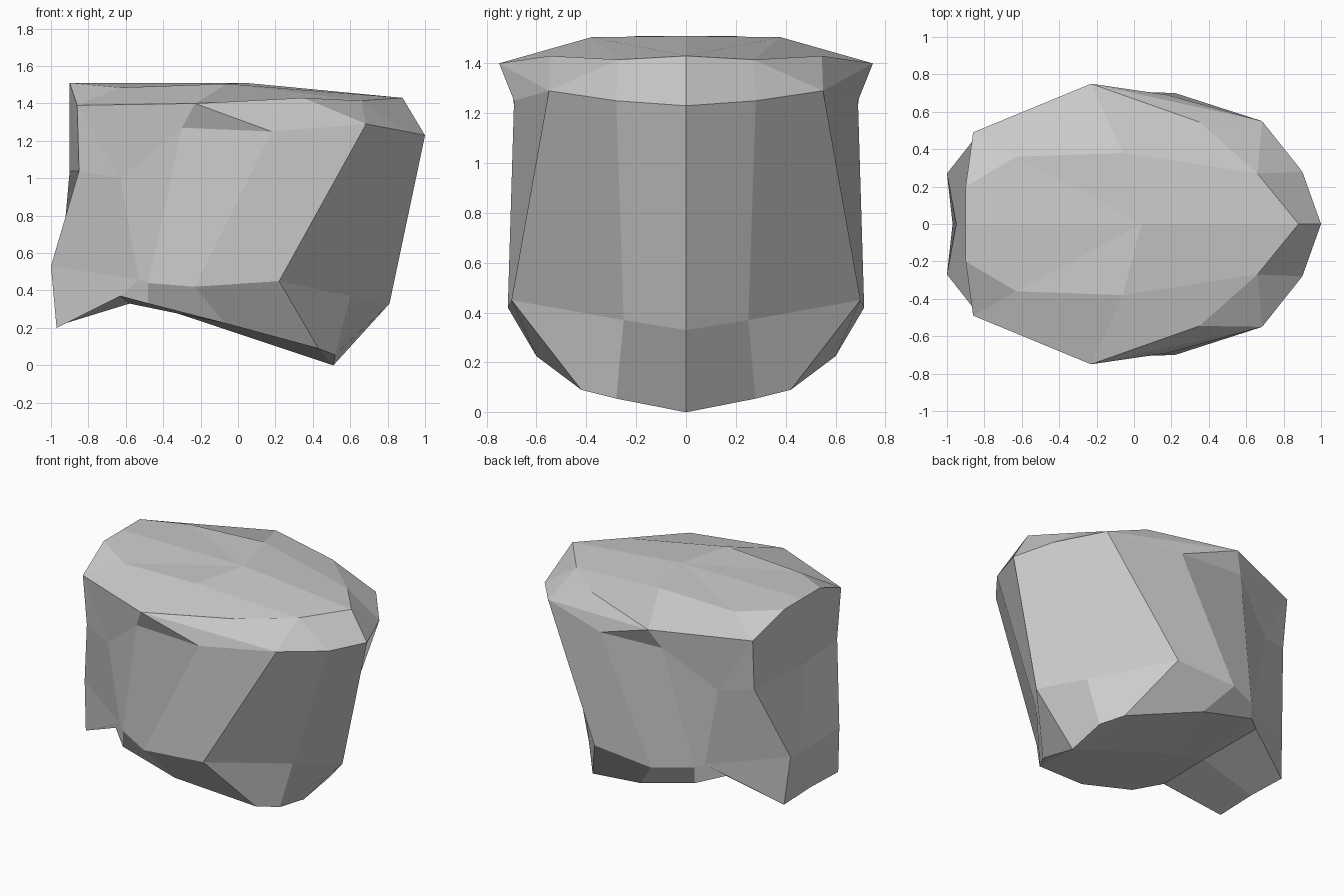
import bpy
import bmesh

if "Cube" in bpy.data.objects:
    bpy.data.objects.remove(bpy.data.objects["Cube"])

# Half-outlines of the boulder-like head block, each running from front (+x) to back (-x)
top_side = (.66, .27, 1.415)
top_back = (-.63, .36, 1.485)
rim_back = (-.86, .49, 1.39)
crown_back = (-.90, .20, 1.51)
crown_mid = (-.90, 0, 1.51)
rim_front = [(1, 0, 1.23), (.90, .28, 1.25), (.685, .55, 1.29)]
rim_side = (-.23, .75, 1.40)

# crown: centre line, then inner outline
centre_top = [(.88, 0, 1.43)] * 4 + [(.04, 0, 1.51)] * 3 + [crown_mid] * 2
inner_top = [(.88, 0, 1.43)] + [top_side] * 3 + [(-.06, .38, 1.505)] \
    + [top_back] * 2 + [crown_back, crown_mid]

# overhanging rim, upper and lower edge
rim_end = [rim_side, rim_back, rim_back, crown_back, crown_mid]
rim_upper = rim_front + [(.35, .545, 1.43)] + rim_end
rim_lower = rim_front + [rim_side] + rim_end

# wall below the rim, down to the jaw
wall_top = rim_front + [(.18, .69, 1.25), (-.30, .695, 1.27), (-.63, .54, 1.0)] \
    + [(-.85, .46, 1.04)] * 2 + [(-.90, 0, 1.04)]
wall_low = [(.81, 0, .33), (.60, .25, .37), (.22, .70, .45), (-.23, .715, .42),
            (-.48, .59, .44), (-.53, .55, .46)] \
    + [(-1, .27, .53)] * 2 + [(-.95, 0, .48)]

# jaw edge and underside
jaw = [(.51, 0, 0), (.52, .28, .055), (.43, .42, .09), (-.07, .60, .225),
       (-.48, .59, .33), (-.63, .455, .37)] \
    + [(-.97, .30, .20)] * 2 + [(-.97, 0, .21)]
under = [(.51, 0, 0)] * 3 + [(-.33, 0, .28)] + [(-.58, 0, .33)] * 2 \
    + [(-.97, 0, .21)] * 3

rings = [centre_top, inner_top, rim_upper, rim_lower, wall_top, wall_low, jaw, under]

bm = bmesh.new()
verts = {}


def vert(p, side):
    key = (p[0], p[1] * side + 0.0, p[2])
    if key not in verts:
        verts[key] = bm.verts.new(key)
    return verts[key]


# loft the outlines on both sides; repeated points collapse to triangles
for side in (1, -1):
    for a, b in zip(rings, rings[1:]):
        for i in range(len(a) - 1):
            loop = list(dict.fromkeys(
                vert(p, side) for p in (a[i], a[i + 1], b[i + 1], b[i])))
            if len(loop) > 2 and not bm.faces.get(loop):
                bm.faces.new(loop)

bmesh.ops.recalc_face_normals(bm, faces=bm.faces[:])
mesh = bpy.data.meshes.new("faceted_block")
bm.to_mesh(mesh)
bm.free()
block = bpy.data.objects.new("faceted_block", mesh)
bpy.context.collection.objects.link(block)
